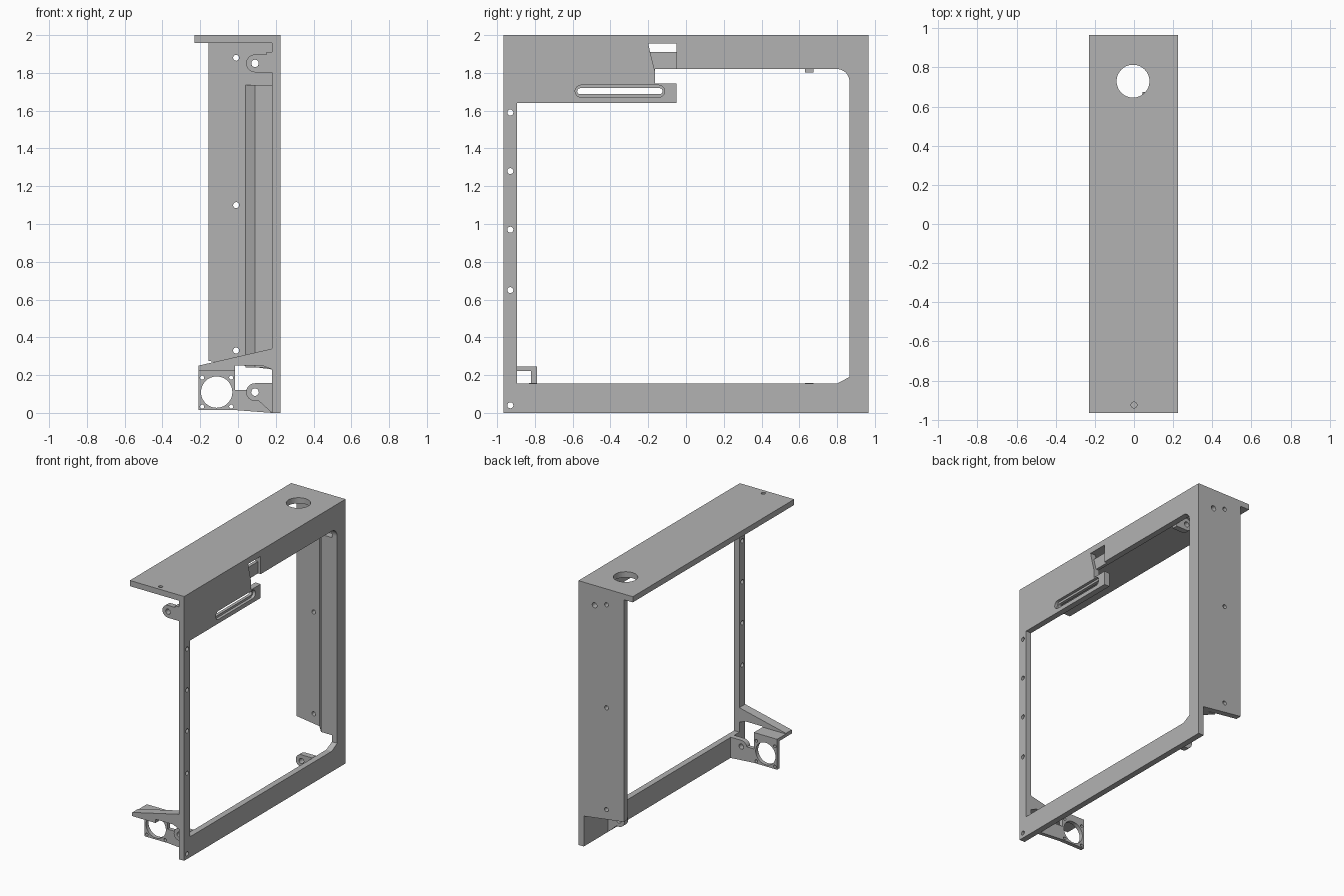
import bpy, bmesh, math

if "Cube" in bpy.data.objects:
    bpy.data.objects.remove(bpy.data.objects["Cube"])

GREY = (0.45, 0.45, 0.45, 1)
grey = bpy.data.materials.new("plain grey")
grey.use_nodes = True
grey.diffuse_color = GREY
grey.node_tree.nodes["Principled BSDF"].inputs["Base Color"].default_value = GREY

PLACE = {"x": lambda u, v, w: (w, u, v),
         "y": lambda u, v, w: (u, w, v),
         "z": lambda u, v, w: (u, v, w)}


def prism(name, outline, axis, lo, hi):
    """Extrude a flat outline along one axis from lo to hi."""
    bm = bmesh.new()
    face = bm.faces.new([bm.verts.new(PLACE[axis](u, v, lo)) for u, v in outline])
    moved = bmesh.ops.extrude_face_region(bm, geom=[face])["geom"]
    bmesh.ops.translate(bm, vec=PLACE[axis](0, 0, hi - lo),
                        verts=[g for g in moved if isinstance(g, bmesh.types.BMVert)])
    bmesh.ops.recalc_face_normals(bm, faces=bm.faces)
    mesh = bpy.data.meshes.new(name)
    bm.to_mesh(mesh)
    bm.free()
    mesh.materials.append(grey)
    obj = bpy.data.objects.new(name, mesh)
    bpy.context.collection.objects.link(obj)
    return obj


def rect(u0, u1, v0, v1):
    return [(u0, v0), (u1, v0), (u1, v1), (u0, v1)]


def arc(u, v, r, start, end, n=12):
    steps = [math.radians(start + (end - start) * i / n) for i in range(n + 1)]
    return [(u + r * math.cos(a), v + r * math.sin(a)) for a in steps]


def circle(u, v, r, n=32):
    return arc(u, v, r, 0, 360, n)[:-1]


def slot(u0, u1, v, r):
    return arc(u1, v, r, -90, 90) + arc(u0, v, r, 90, 270)


def cut(obj, axis, lo, hi, outlines):
    """Remove each outline from the part, then discard the cutters."""
    cutters = []
    for outline in outlines:
        cutter = prism("cutter", outline, axis, lo, hi)
        cutter.hide_render = True
        mod = obj.modifiers.new("cut", "BOOLEAN")
        mod.operation, mod.solver, mod.object = "DIFFERENCE", "EXACT", cutter
        cutters.append(cutter)
    graph = bpy.context.evaluated_depsgraph_get()
    mesh = bpy.data.meshes.new_from_object(obj.evaluated_get(graph))
    obj.modifiers.clear()
    obj.data = mesh
    for cutter in cutters:
        bpy.data.objects.remove(cutter)


# Side frame with its large opening
IN, OUT = 0.18, 0.225
frame = prism("side_frame", rect(-0.965, 0.965, 0, 2), "x", IN, OUT)
opening = [(-0.895, 0.155), (0.8, 0.155), (0.865, 0.19)]
opening += arc(0.8, 1.755, 0.065, 0, 90)
opening += [(-0.165, 1.82), (-0.165, 1.745), (-0.05, 1.745), (-0.05, 1.64), (-0.895, 1.64)]
bar_holes = [circle(-0.93, z, 0.016, 16) for z in (0.04, 0.65, 0.97, 1.28, 1.59)]
latch_gap = [(-0.19, 1.91), (-0.05, 1.91), (-0.05, 1.955), (-0.2, 1.955)]
cut(frame, "x", 0.1, 0.3,
    [opening, latch_gap, slot(-0.56, -0.14, 1.703, 0.016)] + bar_holes)
# Shallow recesses around the slot and the latch
latch_recess = [(-0.165, 1.81), (-0.05, 1.81), (-0.05, 1.93), (-0.195, 1.93)]
cut(frame, "x", 0.203, 0.3, [slot(-0.555, -0.145, 1.703, 0.032), latch_recess])

# Top plate
top = prism("top_plate", rect(-0.23, OUT, -0.965, 0.965), "z", 1.957, 2)
cut(top, "z", 1.9, 2.1, [circle(-0.005, 0.73, 0.084, 48), circle(0, -0.925, 0.015, 16)])

# Back wall and its chamfered stiffener
wall = prism("back_wall", [(-0.155, 0.275), (IN, 0.23), (IN, 1.957), (-0.155, 1.957)],
             "y", 0.92, 0.965)
cut(wall, "y", 0.8, 1.1,
    [circle(-0.01, z, 0.016, 16) for z in (0.33, 1.1, 1.88)] + [circle(0.09, 1.85, 0.02, 16)])
prism("wall_stiffener", [(0.04, 0.92), (0.09, 0.865), (IN, 0.865), (IN, 0.92)],
      "z", 0.24, 1.735)


def lug(name, z, side, y0, y1):
    """Rounded ear with a screw hole; side is +1 for upper and -1 for lower."""
    x, r = 0.09, 0.047
    foot = z + side * 0.06 if side > 0 else 0
    outline = arc(x, z, r, 90, 270, 16)
    if side > 0:
        outline += [(IN, z - r), (IN, foot), (0.15, foot), (0.15, z + r)]
    else:
        outline += [(0.11, z - r), (IN, foot), (IN, z + r)]
    obj = prism(name, outline, "y", y0, y1)
    cut(obj, "y", y0 - 0.1, y1 + 0.1, [circle(x, z, 0.02, 20)])


# Four mounting lugs
lug("upper_front_lug", 1.85, 1, -0.965, -0.925)
lug("lower_front_lug", 0.11, -1, -0.83, -0.79)
lug("upper_back_lug", 1.85, 1, 0.63, 0.675)
lug("lower_back_lug", 0.11, -1, 0.63, 0.675)

# Sloping front bracket
prism("front_bracket", [(-0.21, 0.222), (-0.015, 0.222), (-0.015, 0.25), (0.13, 0.25),
                        (IN, 0.23), (IN, 0.34), (-0.21, 0.25)], "y", -0.965, -0.895)
prism("mount_shelf", rect(-0.21, -0.015, 0.222, 0.245), "y", -0.895, -0.79)

# Square ring mount with corner holes and the web joining it to the lug
mount = prism("ring_mount", rect(-0.21, -0.015, 0.015, 0.222), "y", -0.82, -0.79)
corners = [circle(-0.113 + sx * 0.077, 0.11 + sz * 0.077, 0.011, 12)
           for sx in (-1, 1) for sz in (-1, 1)]
cut(mount, "y", -1, -0.6, [circle(-0.113, 0.11, 0.083, 48)] + corners)
prism("mount_web", [(-0.015, 0.015), (IN, 0), (0.11, 0.063), (0.06, 0.075),
                    (0.046, 0.12), (-0.015, 0.12)], "y", -0.82, -0.79)
